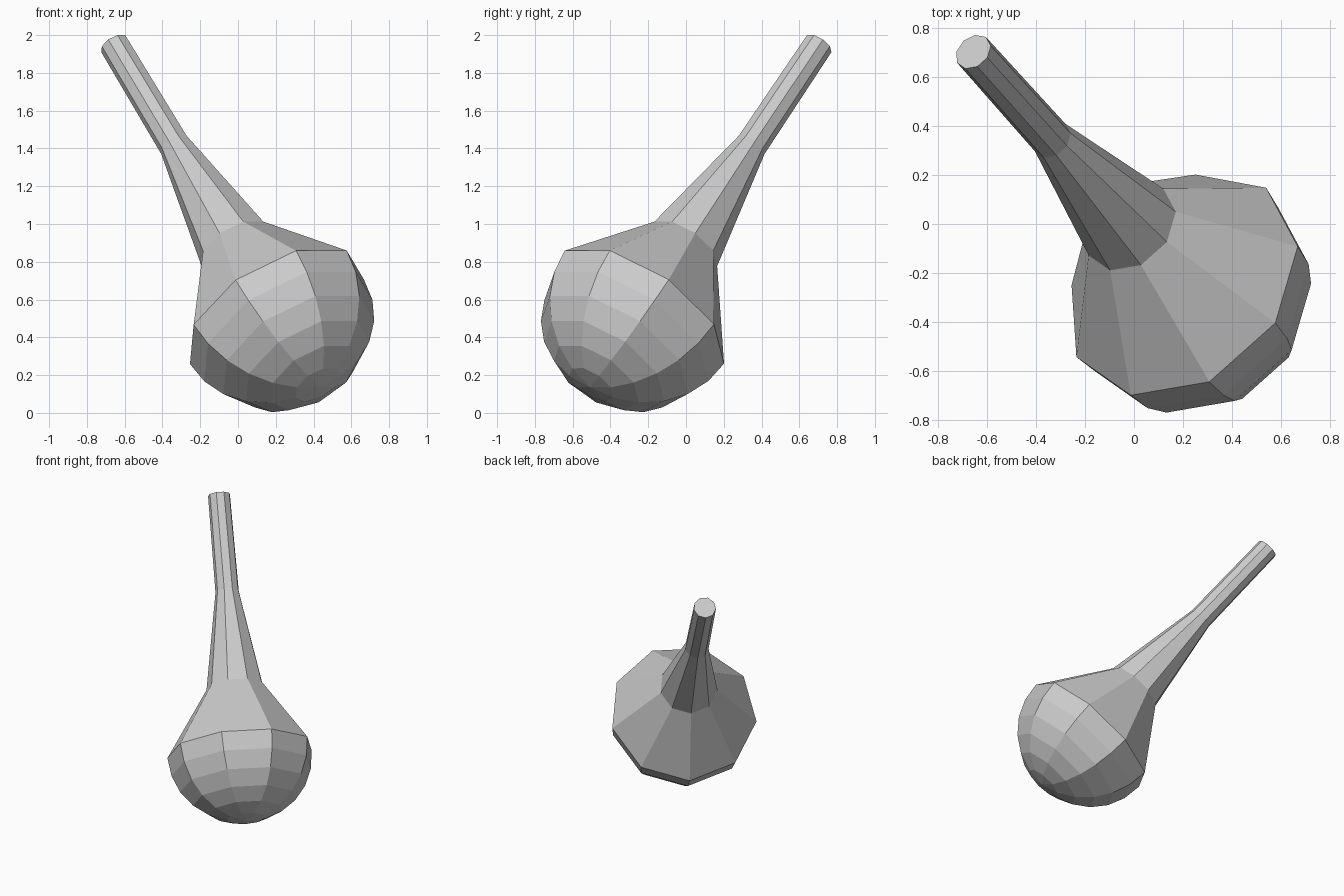
import bpy, bmesh, math
from mathutils import Matrix, Vector

if "Cube" in bpy.data.objects:
    bpy.data.objects.remove(bpy.data.objects["Cube"])

SIDES = 9
R = 0.526

# Tilted axis: a rattle lying on its round end with the handle rising back-left
centre = Vector((0.197, -0.248, 0.529))
axis = Vector((-0.446, 0.497, 0.744)).normalized()
side = Vector((0.748, 0.664, 0.0))
side = (side - axis * side.dot(axis)).normalized()
up = side.cross(axis)
frame = Matrix((up, side, axis)).transposed().to_4x4()
frame.translation = centre

# Profile (radius, height): half-ball, shoulder, neck, handle end
profile = [(R * math.cos(math.radians(a)), -R * math.sin(math.radians(a)))
           for a in (75, 60, 45, 30, 15, 0)]
profile += [(0.207, 0.475), (0.085, 1.19), (0.080, 1.91)]


def lathe(name, points, bottom):
    """Faceted solid of revolution with a pointed bottom and a flat top."""
    bm = bmesh.new()
    rings = []
    for r, z in points:
        ring = []
        for i in range(SIDES):
            a = math.tau * (i + 0.5) / SIDES
            ring.append(bm.verts.new((r * math.cos(a), r * math.sin(a), z)))
        rings.append(ring)
    pole = bm.verts.new((0, 0, bottom))
    for i in range(SIDES):
        j = (i + 1) % SIDES
        bm.faces.new((pole, rings[0][j], rings[0][i]))
        for lo, hi in zip(rings, rings[1:]):
            bm.faces.new((lo[i], lo[j], hi[j], hi[i]))
    bm.faces.new(rings[-1])
    bmesh.ops.recalc_face_normals(bm, faces=bm.faces)
    mesh = bpy.data.meshes.new(name)
    bm.to_mesh(mesh)
    bm.free()
    obj = bpy.data.objects.new(name, mesh)
    bpy.context.collection.objects.link(obj)
    return obj


# Ball and handle in one piece
body = lathe("ball_with_handle", profile, -R)
body.matrix_world = frame
